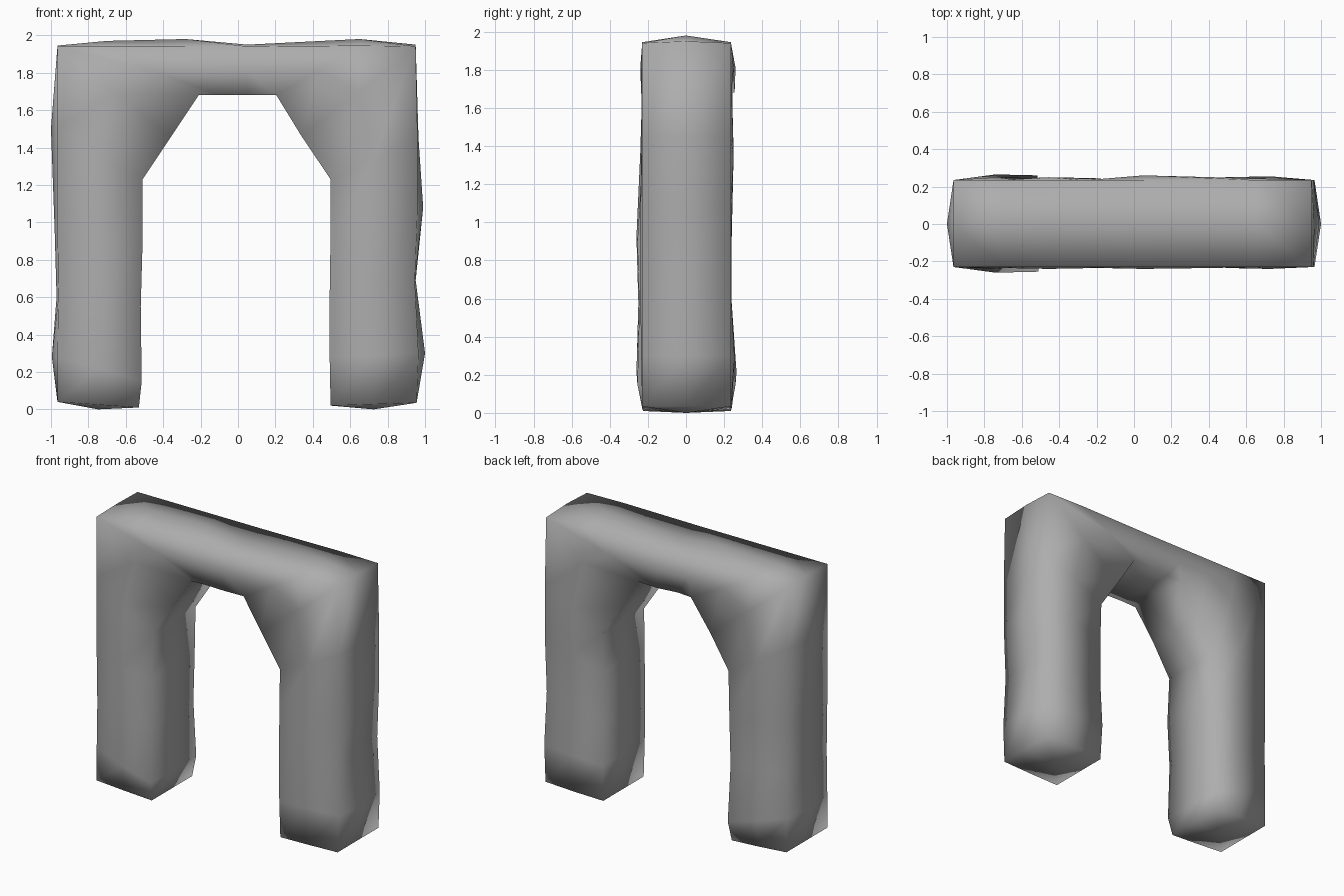
import bpy
import bmesh
from mathutils import Vector

cube = bpy.data.objects.get("Cube")
if cube:
    bpy.data.objects.remove(cube)

stone = bpy.data.materials.new("grey_stone")
stone.use_nodes = True
colour = (0.42, 0.42, 0.42, 1)
stone.diffuse_color = colour
stone.node_tree.nodes["Principled BSDF"].inputs["Base Color"].default_value = colour

# Stations along the arch: outer x, z; inner x, z; outward ridge; front and back depth
stations = [
    (-.965, .04, -.53, .01, .00, .23, .24),
    (-.965, .28, -.515, .15, .03, .26, .265),
    (-.96, .60, -.52, .55, .01, .25, .24),
    (-.965, .95, -.51, .90, .015, .26, .24),
    (-.965, 1.50, -.51, 1.23, .035, .24, .25),
    (-.965, 1.94, -.36, 1.455, .005, .23, .24),
    (-.70, 1.94, -.21, 1.68, .03, .24, .25),
    (-.28, 1.94, -.10, 1.68, .04, .235, .24),
    (.05, 1.94, .05, 1.68, .01, .24, .26),
    (.65, 1.945, .205, 1.68, .035, .235, .25),
    (.95, 1.94, .34, 1.46, .01, .23, .24),
    (.96, 1.45, .495, 1.23, .005, .235, .25),
    (.96, 1.08, .495, .95, .03, .24, .24),
    (.945, .69, .49, .60, .005, .24, .235),
    (.965, .30, .49, .28, .035, .235, .255),
    (.955, .035, .495, .02, .00, .23, .24),
]

bm = bmesh.new()
rings = []
for ox, oz, ix, iz, ridge, front, back in stations:
    outer, inner = Vector((ox, 0, oz)), Vector((ix, 0, iz))
    mid = (outer + inner) / 2
    # Ridge pushes straight up on the lintel and sideways on the legs
    if oz > 1.9:
        push = Vector((0, 0, ridge))
    else:
        push = Vector((ridge if ox > 0 else -ridge, 0, 0))
    section = [
        (outer, -.23), (mid, -front), (inner, -front + .005), (inner, 0),
        (inner, back - .005), (mid, back), (outer, .235), (outer + push, 0),
    ]
    rings.append([bm.verts.new((p.x, y, p.z)) for p, y in section])

# Skin between neighbouring stations
for a, b in zip(rings, rings[1:]):
    for i in range(8):
        j = (i + 1) % 8
        bm.faces.new((a[i], a[j], b[j], b[i]))

# Blunt pointed soles under each leg
for ring in (rings[0], rings[-1]):
    centre = sum((v.co for v in ring), Vector()) / 8
    tip = bm.verts.new((centre.x, 0, 0))
    for i in range(8):
        bm.faces.new((ring[i], ring[(i + 1) % 8], tip))

bmesh.ops.recalc_face_normals(bm, faces=bm.faces)
for face in bm.faces:
    face.smooth = True
mesh = bpy.data.meshes.new("stone_arch")
bm.to_mesh(mesh)
bm.free()
mesh.materials.append(stone)
arch = bpy.data.objects.new("stone_arch", mesh)
bpy.context.collection.objects.link(arch)
